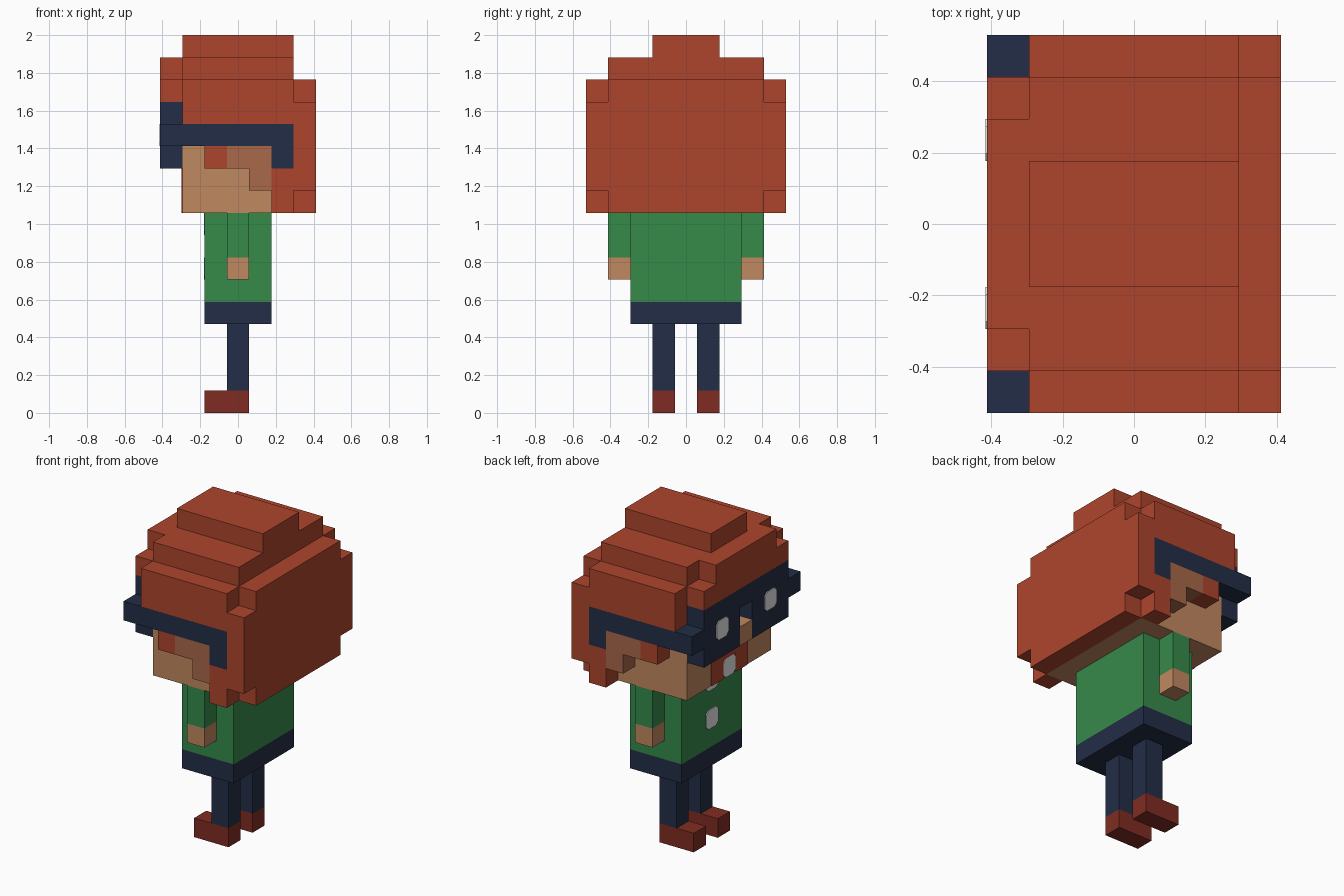
import bpy, bmesh
from mathutils import Vector

if "Cube" in bpy.data.objects:
    bpy.data.objects.remove(bpy.data.objects["Cube"], do_unlink=True)

U = 2 / 17                          # one block
ORIGIN = Vector((3.5, 4.5, 0))      # block grid corner to model centre
WIDTH = 9                           # blocks across, for mirroring


def material(name, rgb):
    lin = [(c / 255 / 12.92 if c < 11 else ((c / 255 + 0.055) / 1.055) ** 2.4) for c in rgb]
    m = bpy.data.materials.new(name)
    m.use_nodes = True
    m.diffuse_color = (*lin, 1)
    m.node_tree.nodes["Principled BSDF"].inputs["Base Color"].default_value = (*lin, 1)
    return m


HAIR = material("rust hair", (174, 69, 44))
NAVY = material("navy", (34, 45, 70))
SKIN = material("skin", (192, 136, 96))
EAR = material("dark skin", (168, 104, 74))
GREEN = material("green cloth", (54, 138, 74))
SHOE = material("dark red leather", (128, 44, 34))
WHITE = material("white", (236, 236, 236))


def finish(name, bm, mat):
    bmesh.ops.recalc_face_normals(bm, faces=bm.faces)
    for v in bm.verts:
        v.co = (v.co - ORIGIN) * U
    me = bpy.data.meshes.new(name)
    bm.to_mesh(me)
    bm.free()
    me.materials.append(mat)
    ob = bpy.data.objects.new(name, me)
    bpy.context.collection.objects.link(ob)
    return ob


def block(name, mat, xs, ys, zs):
    """Box spanning block coordinates along each axis."""
    bm = bmesh.new()
    bmesh.ops.create_cube(bm, size=1)
    for v in bm.verts:
        v.co = [r[0] + (c + 0.5) * (r[1] - r[0]) for c, r in zip(v.co, (xs, ys, zs))]
    return finish(name, bm, mat)


def pair(name, mat, xs, ys, zs):
    """The same box on both sides of the body."""
    block("right_" + name, mat, xs, ys, zs)
    block("left_" + name, mat, xs, (WIDTH - ys[1], WIDTH - ys[0]), zs)


def spot(name, mat, x, y, z, h=1, cut=0.18):
    """Thin plate with clipped corners on a face that looks along -x."""
    a, b = 0.5, h / 2
    outline = [(-a + cut, -b), (a - cut, -b), (a, -b + cut), (a, b - cut),
               (a - cut, b), (-a + cut, b), (-a, b - cut), (-a, -b + cut)]
    bm = bmesh.new()
    face = bm.faces.new([bm.verts.new((x - 0.04, y + p, z + q)) for p, q in outline])
    ext = bmesh.ops.extrude_face_region(bm, geom=[face])["geom"]
    for v in ext:
        if isinstance(v, bmesh.types.BMVert):
            v.co.x = x
    return finish(name, bm, mat)


# Legs and body
pair("shoe", SHOE, (2, 4), (3, 4), (0, 1))
pair("leg", NAVY, (3, 4), (3, 4), (1, 4))
block("trousers", NAVY, (2, 5), (2, 7), (4, 5))
block("shirt", GREEN, (2, 5), (2, 7), (5, 9))
pair("sleeve", GREEN, (3, 4), (1, 2), (7, 9))
pair("hand", SKIN, (3, 4), (1, 2), (6, 7))
for n, z in (("lower_button", 6.5), ("upper_button", 8.5)):
    spot(n, WHITE, 2, 4.5, z)

# Head, nose, ears
block("head", SKIN, (1, 6), (1, 8), (9, 13))
block("nose", SKIN, (0, 1), (4, 5), (11, 12))
pair("ear", EAR, (3, 5), (0, 1), (11, 12))
pair("ear_lobe", EAR, (4, 5), (0, 1), (10, 11))

# Hair
block("hair_main", HAIR, (1, 6), (0, 9), (13, 15))
block("hair_upper", HAIR, (1, 6), (1, 8), (15, 16))
block("hair_crown", HAIR, (1, 6), (3, 6), (16, 17))
block("hair_fringe", HAIR, (0, 1), (1, 8), (14, 15))
block("hair_fringe_top", HAIR, (0, 1), (2, 7), (15, 16))
block("hair_back", HAIR, (6, 7), (1, 8), (9, 15))
pair("hair_back_edge", HAIR, (6, 7), (0, 1), (10, 14))
pair("hair_side", HAIR, (5, 6), (0, 1), (9, 11))
pair("sideburn", HAIR, (2, 3), (0, 1), (11, 12))

# Goggles
pair("strap", NAVY, (0, 6), (0, 1), (12, 13))
pair("strap_end", NAVY, (5, 6), (0, 1), (11, 12))
pair("goggle_frame", NAVY, (0, 1), (1, 4), (11, 14))
block("goggle_bridge", NAVY, (0, 1), (4, 5), (13, 14))
for n, y in (("right_lens", 2.5), ("left_lens", 6.5)):
    spot(n, WHITE, 0, y, 12.5)

# Moustache and mouth
for n, y in (("right_moustache", 3.5), ("left_moustache", 5.5)):
    spot(n, HAIR, 1, y, 10, h=2, cut=0.05)
spot("moustache_middle", HAIR, 1, 4.5, 10.5, cut=0.01)
spot("mouth", WHITE, 1, 4.5, 9.5)
